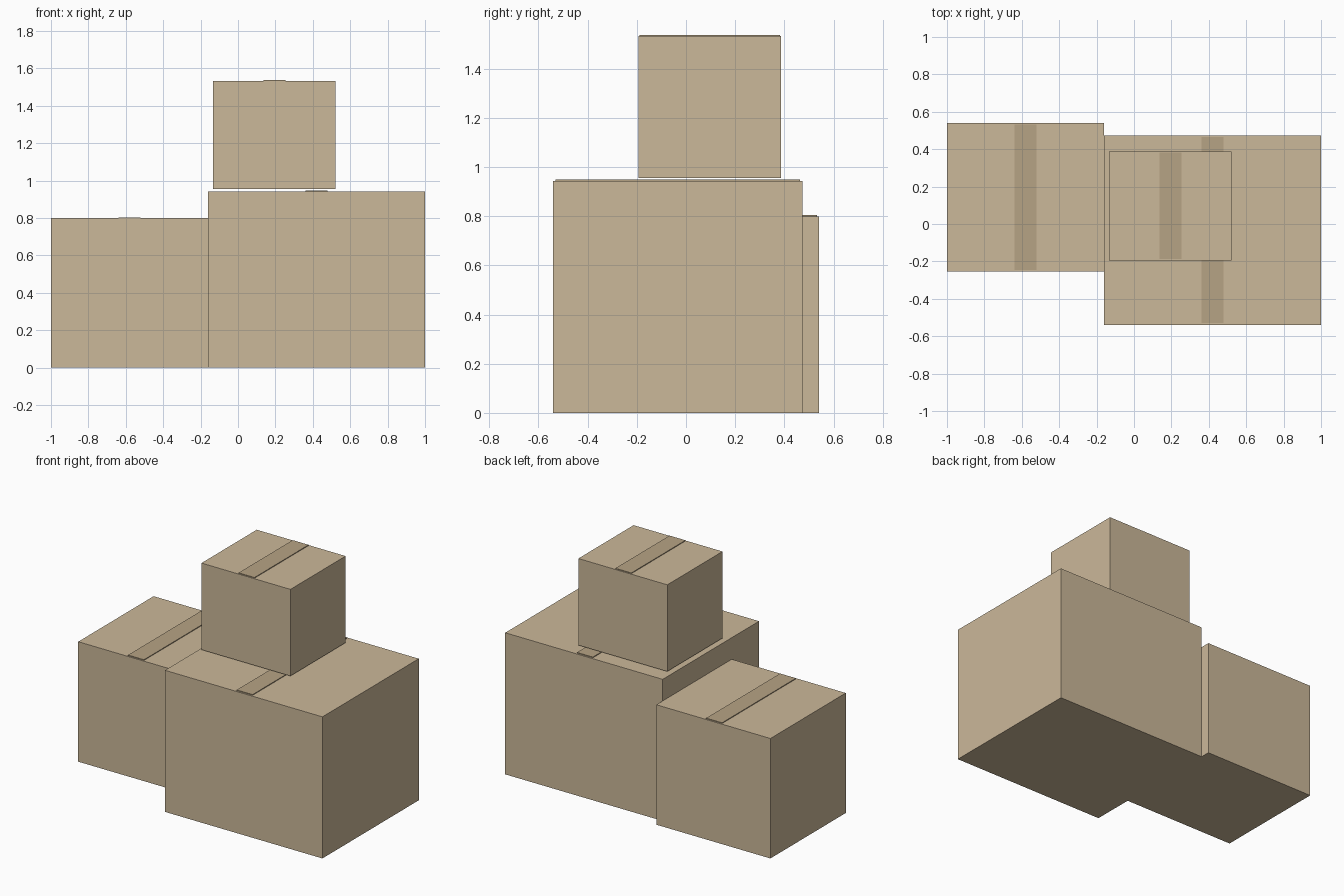
import bpy

if "Cube" in bpy.data.objects:
    bpy.data.objects.remove(bpy.data.objects["Cube"])


def material(name, color):
    m = bpy.data.materials.new(name)
    m.diffuse_color = color
    m.use_nodes = True
    m.node_tree.nodes["Principled BSDF"].inputs["Base Color"].default_value = m.diffuse_color
    return m


cardboard = material("cardboard", (0.60, 0.48, 0.32, 1))
tape_brown = material("tape_brown", (0.47, 0.37, 0.235, 1))


def block(name, x, y, z, mat):
    """Box spanning the given (min, max) ranges."""
    spans = (x, y, z)
    bpy.ops.mesh.primitive_cube_add(size=1, location=[(a + b) / 2 for a, b in spans])
    ob = bpy.context.object
    ob.name = name
    ob.scale = [b - a for a, b in spans]
    bpy.ops.object.transform_apply(location=False, rotation=False, scale=True)
    ob.data.materials.append(mat)


TAPE_WIDTH, TAPE_RISE = 0.117, 0.005


def carton(name, x, y, z):
    """Closed carton with a tape strip running front to back along its top."""
    block(name + "_carton", x, y, z, cardboard)
    mid = (x[0] + x[1]) / 2
    inset = 0.01 * (y[1] - y[0])
    block(name + "_tape", (mid - TAPE_WIDTH / 2, mid + TAPE_WIDTH / 2),
          (y[0] + inset, y[1] - inset),
          (z[1] - TAPE_RISE, z[1] + TAPE_RISE), tape_brown)


# Two cartons side by side on the floor, a small one stacked on the larger
carton("large", (-0.16, 1.0), (-0.54, 0.474), (0, 0.943))
carton("medium", (-1.0, -0.16), (-0.253, 0.54), (0, 0.799))
carton("small", (-0.133, 0.522), (-0.194, 0.387), (0.955, 1.532))
